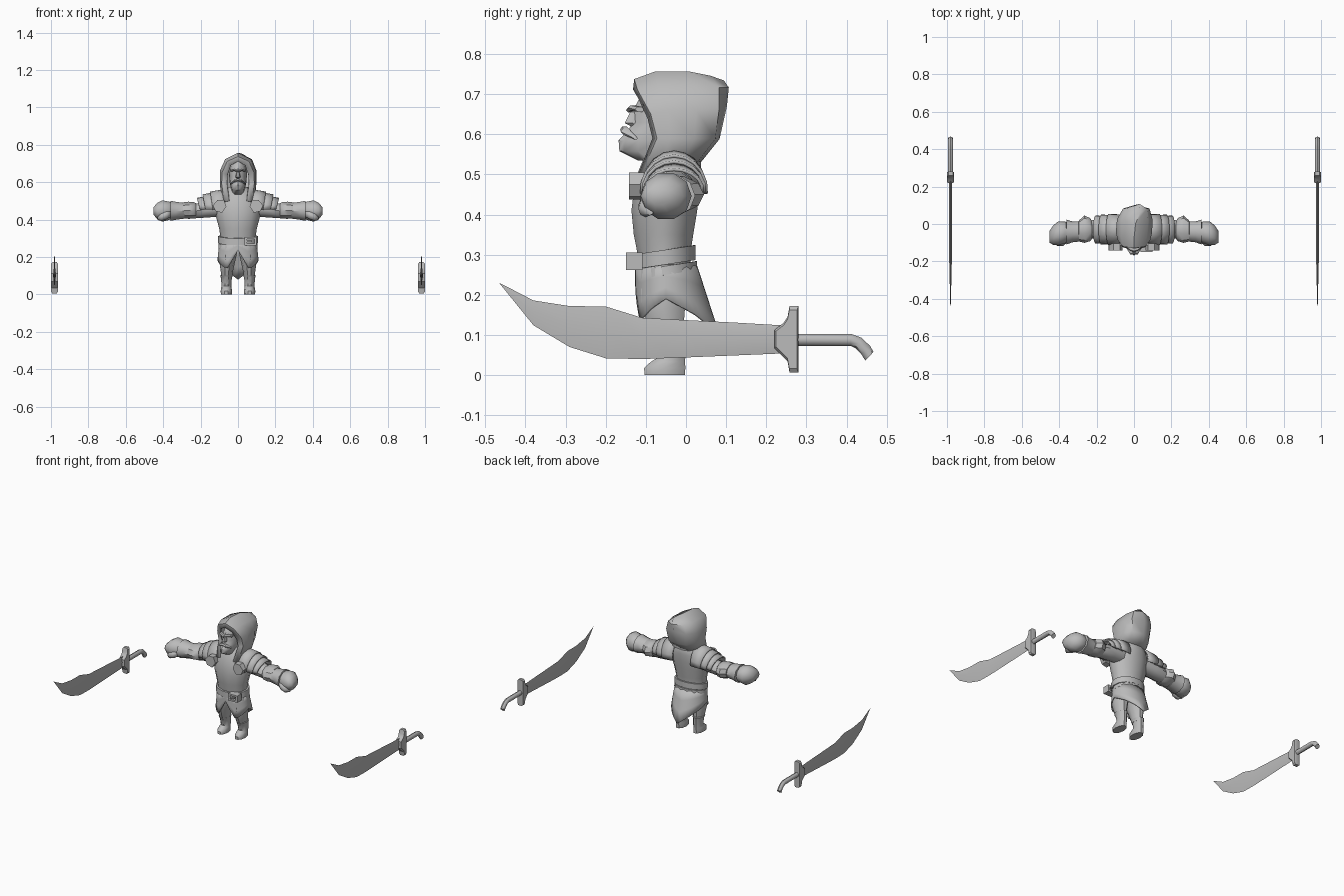
import bpy, bmesh, math
from mathutils import Vector

grey = bpy.data.materials.new("plain_grey")
grey.diffuse_color = (0.5, 0.5, 0.5, 1)


def finish(name, bm, angle=40, thick=0):
    bmesh.ops.recalc_face_normals(bm, faces=bm.faces)
    me = bpy.data.meshes.new(name)
    bm.to_mesh(me)
    bm.free()
    me.materials.append(grey)
    ob = bpy.data.objects.new(name, me)
    bpy.context.collection.objects.link(ob)
    if thick:
        mod = ob.modifiers.new("thickness", 'SOLIDIFY')
        mod.thickness, mod.offset = thick, 0
    bpy.ops.object.select_all(action='DESELECT')
    ob.select_set(True)
    bpy.context.view_layer.objects.active = ob
    bpy.ops.object.shade_smooth_by_angle(angle=math.radians(angle))
    return ob


def loft(name, rings, closed=True, angle=40, thick=0):
    """Skin a list of point rings; closed rings also get end caps."""
    bm = bmesh.new()
    vs = [[bm.verts.new(p) for p in r] for r in rings]
    n = len(vs[0])
    for a, b in zip(vs, vs[1:]):
        for i in range(n if closed else n - 1):
            j = (i + 1) % n
            bm.faces.new((a[i], a[j], b[j], b[i]))
    if closed:
        bm.faces.new(vs[0])
        bm.faces.new(vs[-1])
    bmesh.ops.remove_doubles(bm, verts=bm.verts, dist=0.0005)
    return finish(name, bm, angle, thick)


def ring_z(z, hw, yf, yb, cx=0, tilt=0, n=14):
    """Flat ring given half width, front y and back y; tilt raises the back."""
    out = []
    for i in range(n):
        t = 2 * math.pi * i / n
        y = (yf + yb) / 2 + (yb - yf) / 2 * math.sin(t)
        out.append((cx + hw * math.cos(t), y, z + tilt * math.sin(t)))
    return out


def ring_x(s, x, cy, cz, ry, rz, n=10):
    return [(s * x, cy + ry * math.cos(2 * math.pi * i / n),
             cz + rz * math.sin(2 * math.pi * i / n)) for i in range(n)]


def plate(name, pts, x0, x1, axis='x', angle=30):
    """Extrude a flat outline between two positions on an axis."""
    put = (lambda c, p: (c, p[0], p[1])) if axis == 'x' else (lambda c, p: (p[0], c, p[1]))
    return loft(name, [[put(c, p) for p in pts] for c in (x0, x1)], angle=angle)


# Torso, belts and buckle
loft("torso", [ring_z(*r) for r in [
    (.24, .09, -.115, .015), (.30, .094, -.122, .012), (.35, .1, -.132, .02),
    (.41, .116, -.138, .03), (.46, .122, -.132, .036), (.505, .115, -.122, .04),
    (.545, .085, -.105, .038), (.575, .05, -.09, .02)]])
loft("belt", [ring_z(z, w, -.127 - e, .02 + e, 0, .012) for z, w, e in
              [(.275, .095, 0), (.275, .106, .006), (.312, .106, .006), (.312, .095, 0)]])
loft("lower_belt", [ring_z(z, w, -.122 - e, .024 + e, 0, .012) for z, w, e in
                    [(.25, .09, 0), (.25, .105, .005), (.272, .103, .005), (.272, .09, 0)]])
for nm, pts in [("buckle_left", [(.035, .262), (.047, .262), (.047, .306), (.035, .306)]),
                ("buckle_right", [(.088, .262), (.1, .262), (.1, .306), (.088, .306)]),
                ("buckle_top", [(.035, .295), (.1, .295), (.1, .306), (.035, .306)]),
                ("buckle_bottom", [(.035, .262), (.1, .262), (.1, .273), (.035, .273)]),
                ("buckle_pin", [(.04, .28), (.075, .28), (.075, .288), (.04, .288)])]:
    plate(nm, pts, -.15, -.108, 'y')

# Skirt: hem height follows the angle away from the front
hem = [(0, .235), (15, .19), (32, .135), (60, .165), (90, .19), (130, .15), (160, .11), (180, .08)]


def hem_z(d):
    for (a, za), (b, zb) in zip(hem, hem[1:]):
        if d <= b:
            return za + (zb - za) * (d - a) / (b - a)


rows = []
for k in range(4):
    f = k / 3
    row = []
    for i in range(37):
        d = -180 + i * 10
        z = .275 + (hem_z(abs(d)) - .275) * f
        drop = (.275 - z) / .2
        s, c = math.sin(math.radians(d)), math.cos(math.radians(d))
        y = -.05 - .074 * c if c > 0 else -.05 - (.074 + .065 * drop) * c
        row.append(((.097 + .022 * drop) * s, y, z))
    rows.append(row)
loft("skirt", rows, closed=False, thick=.006)

# Head with jutting beard, nose, brow and moustache
loft("head", [ring_z(*r, n=12) for r in [
    (.535, .03, -.12, 0), (.558, .036, -.166, .02), (.585, .042, -.168, .03),
    (.605, .046, -.148, .04), (.63, .047, -.132, .05), (.66, .047, -.132, .05),
    (.70, .04, -.11, .04), (.725, .02, -.07, .02)]])
loft("nose", [ring_z(z, w, yf, -.11, n=6) for z, w, yf in
              [(.618, .008, -.135), (.628, .014, -.156), (.642, .010, -.148), (.665, .006, -.136)]])
loft("brow", [ring_x(1, x, cy, z, .012, .007, 6) for x, cy, z in
              [(-.042, -.115, .662), (-.02, -.132, .666), (0, -.138, .66),
               (.02, -.132, .666), (.042, -.115, .662)]])
loft("moustache", [ring_x(1, x, cy, z, r, r * .7, 6) for x, cy, z, r in
                   [(-.04, -.125, .59, .005), (-.02, -.15, .607, .013), (0, -.153, .613, .011),
                    (.02, -.15, .607, .013), (.04, -.125, .59, .005)]])

# Hood: arches from the face opening to the back seam, tip leaning aside
arches = [
    [(.046, -.115, .50), (.058, -.08, .59), (.056, -.092, .64), (.038, -.115, .69), (0, -.128, .712)],
    [(.072, -.11, .495), (.084, -.07, .59), (.083, -.085, .65), (.056, -.118, .71), (0, -.126, .735)],
    [(.088, -.055, .525), (.092, -.04, .59), (.093, -.045, .66), (.066, -.07, .72), (0, -.075, .753)],
    [(.085, -.01, .53), (.09, .02, .59), (.091, .025, .66), (.068, .02, .72), (.005, .005, .753)],
    [(.05, .028, .535), (.058, .07, .59), (.068, .08, .665), (.055, .08, .715), (.022, .06, .742)],
    [(0, .036, .535), (0, .08, .59), (.006, .098, .67), (.03, .103, .715), (.03, .092, .731)]]
lean = [0, 0, 0, .004, .012, 0]
rings = []
for a, l in zip(arches, lean):
    left = [(-x if a is not arches[-1] else x, y, z) for x, y, z in a[:4]]
    rings.append([(x + l, y, z) for x, y, z in left + a[4:] + a[3::-1]])
loft("hood", rings, closed=False, angle=50, thick=.008)

for s, side in ((-1, "left"), (1, "right")):
    # Arm, forearm, cuff and fist
    loft("upper_arm_" + side, [ring_x(s, *r) for r in [
        (.08, -.03, .465, .05, .05), (.15, -.026, .458, .052, .048),
        (.21, -.027, .448, .05, .042), (.25, -.03, .445, .045, .037), (.3, -.04, .445, .042, .036)]])
    loft("elbow_guard_" + side, [ring_x(s, *r) for r in [
        (.225, -.032, .447, .048, .042), (.235, -.03, .449, .062, .046),
        (.265, -.028, .45, .073, .048), (.295, -.037, .45, .056, .044), (.3, -.037, .45, .03, .03)]], angle=35)
    loft("bracer_" + side, [ring_x(s, *r) for r in [
        (.285, -.04, .446, .04, .035), (.287, -.04, .447, .053, .044),
        (.33, -.042, .447, .056, .05), (.36, -.043, .447, .066, .056), (.363, -.043, .447, .05, .045)]])
    loft("fist_" + side, [ring_x(s, *r) for r in [
        (.345, -.042, .447, .045, .042), (.37, -.045, .447, .058, .052),
        (.405, -.05, .446, .064, .06), (.432, -.06, .446, .052, .045), (.451, -.068, .446, .032, .022)]], angle=60)
    loft("thumb_" + side, [ring_x(s, *r, n=8) for r in [
        (.36, -.09, .43, .012, .015), (.38, -.1, .425, .018, .022),
        (.41, -.1, .415, .019, .022), (.43, -.09, .41, .01, .012)]], angle=60)
    # Overlapping shoulder plates arched over the arm, each with a pointed rim
    for k, (xa, xb, top, ry) in enumerate([(.065, .135, .56, .077), (.115, .175, .545, .073),
                                           (.155, .205, .526, .068)]):
        rows = []
        for f in (0, .5, 1):
            row = []
            for i in range(11):
                t = math.radians(-95 + 19 * i)
                peak = .014 * f * math.cos(t)
                row.append((s * (xa + (xb - xa) * f + peak), -.03 + (ry + .004 * f) * math.sin(t),
                            .46 + (top - .46 - .014 * f) * math.cos(t)))
            rows.append(row)
        loft("shoulder_plate_%d_%s" % (k + 1, side), rows, closed=False, thick=.008)
    # Pointed chest clasp under the hood
    clasp = [(.062, .47), (.085, .437), (.12, .445), (.135, .475), (.11, .505), (.075, .505)]
    plate("chest_clasp_" + side, [(s * x, z) for x, z in clasp], -.142, -.105, 'y')
    # Leg, boot cuff and boot
    loft("leg_" + side, [ring_z(z, w, yf, yb, s * cx, n=10) for z, w, yf, yb, cx in [
        (.08, .028, -.078, -.005, .06), (.12, .032, -.095, -.004, .06),
        (.165, .04, -.112, 0, .058), (.21, .044, -.115, .005, .052), (.26, .045, -.11, .01, .045)]])
    loft("boot_" + side, [ring_z(z, w, yf, yb, s * .062, n=10) for z, w, yf, yb in [
        (0, .029, -.106, 0), (.018, .031, -.107, .001), (.033, .028, -.09, 0),
        (.045, .026, -.07, 0), (.085, .029, -.078, 0), (.1, .033, -.088, .003), (.102, .026, -.08, -.004)]])

    # Curved sword: tapering blade, flared guard, bent grip
    X = s * .981
    blade = [(-.465, .23, .229), (-.38, .186, .124), (-.29, .172, .07), (-.2, .171, .042),
             (-.11, .143, .04), (0, .137, .044), (.12, .131, .049), (.24, .124, .054)]
    rings = []
    for i, (y, zt, zb) in enumerate(blade):
        t = .0005 + .0065 * min(1, i / 3)
        zm = zb + (zt - zb) * .55
        rings.append([(X, y, zt), (X + t, y, zm), (X, y, zb), (X - t, y, zm)])
    loft("blade_" + side, rings, angle=25)
    guard = [(.28, .006), (.28, .172), (.258, .172), (.253, .145), (.243, .13), (.22, .112),
             (.22, .068), (.243, .045), (.253, .035), (.258, .006)]
    loft("guard_" + side, [[(X + dx, .252 + (y - .252) * k, .089 + (z - .089) * k) for y, z in guard]
                           for dx, k in ((-.019, .88), (-.012, 1), (.012, 1), (.019, .88))], angle=30)
    grip = [(.27, .088, 0), (.41, .088, 0), (.43, .08, -.5), (.448, .062, -.8), (.457, .047, -.75)]
    loft("grip_" + side, [[(X + .014 * math.cos(a), y - .015 * math.sin(a) * math.sin(b),
                            z + .015 * math.sin(a) * math.cos(b))
                           for a in [math.pi * i / 4 for i in range(8)]] for y, z, b in grip], angle=45)
